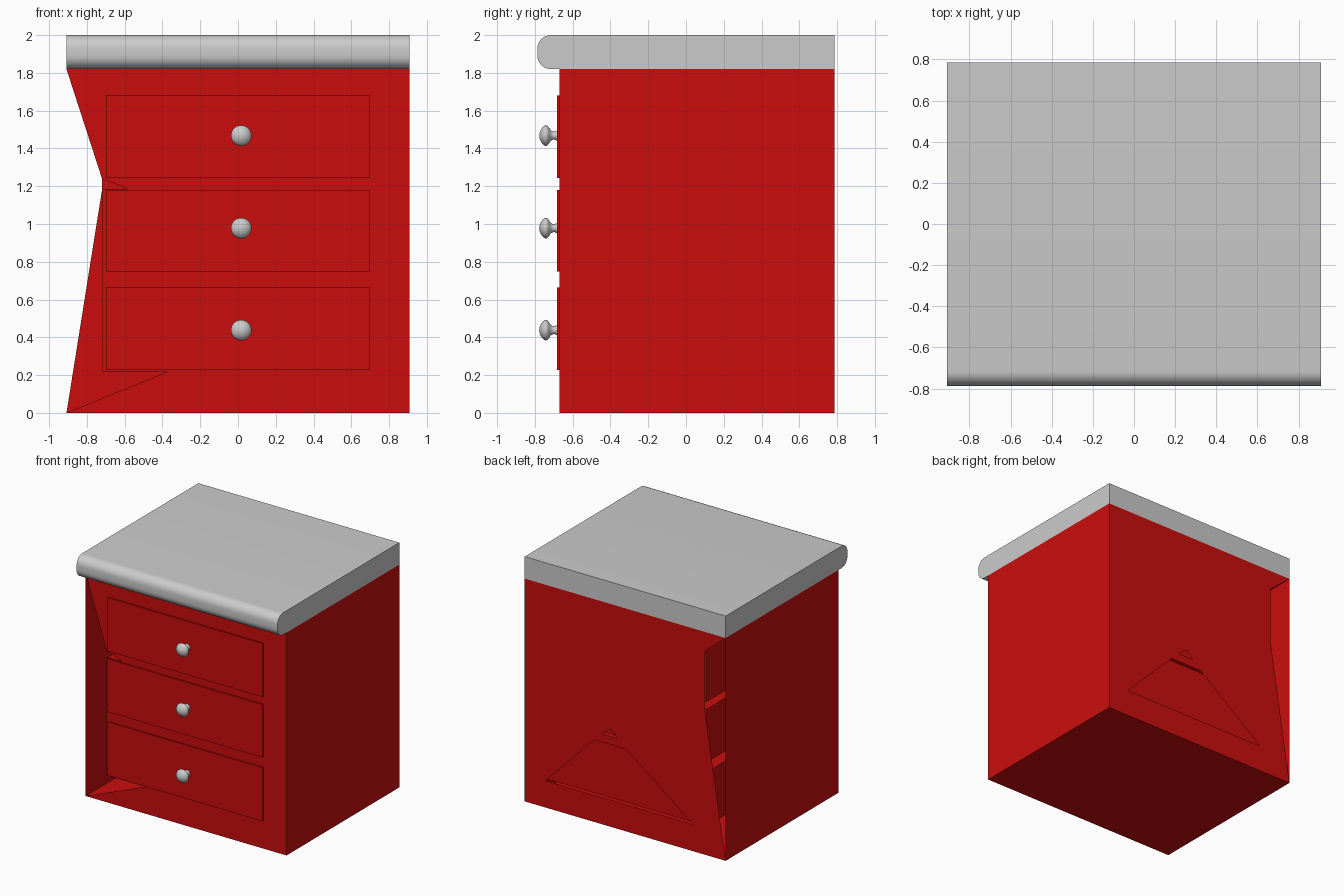
import bpy, bmesh, math
from mathutils import Vector

if "Cube" in bpy.data.objects:
    bpy.data.objects.remove(bpy.data.objects["Cube"])

W, FRONT, BACK, H = 0.908, -0.67, 0.785, 1.82

red = bpy.data.materials.new("red_paint")
red.diffuse_color = (0.6, 0.004, 0.004, 1)
red.use_nodes = True
red.node_tree.nodes["Principled BSDF"].inputs["Base Color"].default_value = red.diffuse_color


def finish(name, bm, mat=None):
    me = bpy.data.meshes.new(name)
    bm.to_mesh(me)
    bm.free()
    ob = bpy.data.objects.new(name, me)
    bpy.context.collection.objects.link(ob)
    if mat:
        me.materials.append(mat)
    return ob


def smooth(ob, angle=35):
    bpy.ops.object.select_all(action='DESELECT')
    ob.select_set(True)
    bpy.context.view_layer.objects.active = ob
    bpy.ops.object.shade_smooth_by_angle(angle=math.radians(angle))


def box(name, x, y, z, mat=None):
    bm = bmesh.new()
    bmesh.ops.create_cube(bm, size=1)
    for v in bm.verts:
        v.co = [r[0] + (c + 0.5) * (r[1] - r[0]) for c, r in zip(v.co, (x, y, z))]
    return finish(name, bm, mat)


def panel(name, y, facing, loops):
    """Flat sheet in the xz plane; the first loop is the outline, the rest are holes."""
    bm = bmesh.new()
    edges = []
    for loop in loops:
        vs = [bm.verts.new((px, y, pz)) for px, pz in loop]
        edges += [bm.edges.new((a, b)) for a, b in zip(vs, vs[1:] + vs[:1])]
    bmesh.ops.triangle_fill(bm, use_beauty=True, edges=edges, normal=(0, facing, 0))
    for f in bm.faces:
        f.normal_update()
        if f.normal.y * facing < 0:
            f.normal_flip()
    return finish(name, bm, red)


# Carcass shell: sides, floor and ceiling, open at front and back
shell = box("carcass", (-W, W), (FRONT, BACK), (0, H), red)
bm = bmesh.new()
bm.from_mesh(shell.data)
bmesh.ops.delete(bm, geom=[f for f in bm.faces if abs(f.normal.y) > 0.9], context='FACES_ONLY')
bm.to_mesh(shell.data)
bm.free()

# Front and back panels with their cut-away left edge and openings
panel("front_panel", FRONT, -1, [
    [(W, 0), (W, H), (-W, H), (-0.72, 1.24), (-0.58, 1.185), (-0.72, 1.185),
     (-0.72, 0.22), (-0.37, 0.22), (-W, 0)]])
panel("back_panel", BACK, 1, [
    [(W, 0), (W, H), (-W, H), (-0.72, 1.66), (-0.72, 1.18), (-W, 0)],
    [(0.72, 0.22), (-0.61, 0.22), (-0.01, 0.67), (0.28, 0.67)],
    [(0.21, 0.74), (0.07, 0.74), (0.13, 0.80)]])

# Top slab with a rounded front edge
bm = bmesh.new()
r, y0 = 0.072, -0.787
prof = [(BACK, H), (BACK, 2.0)]
for zc, start in ((2.0 - r, 90), (H + r, 180)):
    for i in range(9):
        a = math.radians(start + i * 90 / 8)
        prof.append((y0 + r + r * math.cos(a), zc + r * math.sin(a)))
face = bm.faces.new([bm.verts.new((-W, y, z)) for y, z in prof])
ext = bmesh.ops.extrude_face_region(bm, geom=[face])
bmesh.ops.translate(bm, vec=(2 * W, 0, 0),
                    verts=[g for g in ext["geom"] if isinstance(g, bmesh.types.BMVert)])
bmesh.ops.recalc_face_normals(bm, faces=bm.faces)
smooth(finish("top_slab", bm))

# Drawers: box inside, thin front plate and a turned knob
knob_profile = [(0.0, -0.777), (0.016, -0.775), (0.032, -0.768), (0.046, -0.758),
                (0.055, -0.745), (0.053, -0.735), (0.042, -0.725), (0.028, -0.716),
                (0.022, -0.706), (0.021, -0.694), (0.027, -0.684), (0.028, -0.675)]
drawers = [("upper", 1.24, 1.68, 1.468), ("middle", 0.745, 1.18, 0.978),
           ("lower", 0.225, 0.665, 0.438)]
for label, z0, z1, zk in drawers:
    box(label + "_drawer_box", (-0.72, 0.72), (FRONT + 0.006, 0.765), (z0, z1), red)
    box(label + "_drawer_front", (-0.70, 0.70), (-0.682, FRONT + 0.006), (z0 + 0.003, z1), red)
    bm = bmesh.new()
    vs = [bm.verts.new((0.017 + rad, y, zk)) for rad, y in knob_profile]
    es = [bm.edges.new(p) for p in zip(vs, vs[1:])]
    bmesh.ops.spin(bm, geom=vs + es, cent=(0.017, 0, zk), axis=(0, 1, 0),
                   angle=2 * math.pi, steps=28, use_merge=True)
    bmesh.ops.remove_doubles(bm, verts=bm.verts, dist=1e-5)
    bmesh.ops.recalc_face_normals(bm, faces=bm.faces)
    # Make sure the dome of the knob faces outwards
    if min(bm.faces, key=lambda f: f.calc_center_median().y).normal.y > 0:
        bmesh.ops.reverse_faces(bm, faces=bm.faces)
    smooth(finish(label + "_knob", bm), 60)
